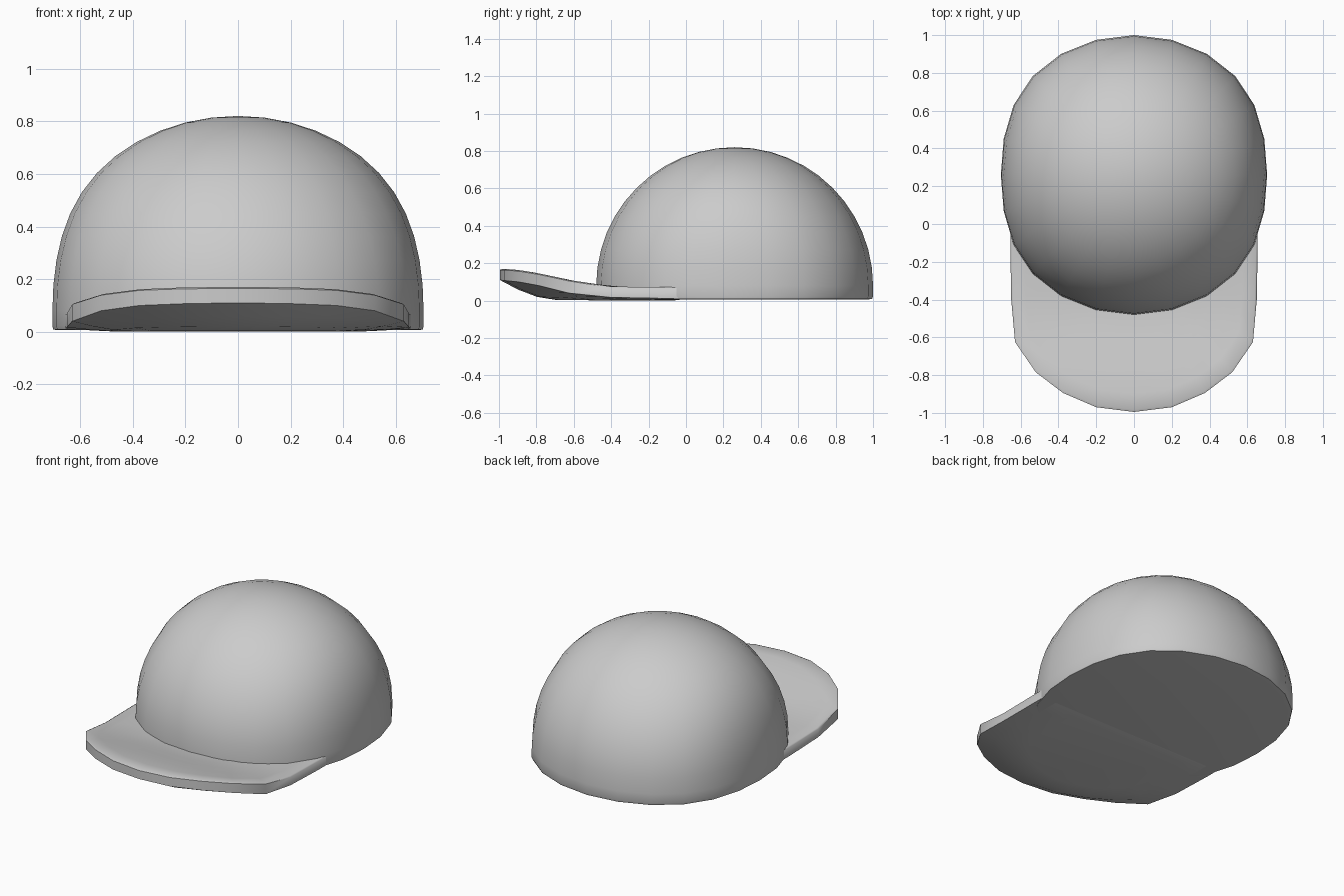
import bpy, bmesh
from math import sin, cos, pi, radians

if "Cube" in bpy.data.objects:
    bpy.data.objects.remove(bpy.data.objects["Cube"])


def loft(name, rings, angle, tip=None):
    """Skin a stack of closed rings, capping the ends (or closing to a tip)."""
    bm = bmesh.new()
    rows = [[bm.verts.new(p) for p in ring] for ring in rings]
    n = len(rows[0])
    for a, b in zip(rows, rows[1:]):
        for i in range(n):
            j = (i + 1) % n
            bm.faces.new((a[i], a[j], b[j], b[i]))
    bm.faces.new(rows[0][::-1])
    if tip:
        t = bm.verts.new(tip)
        for i in range(n):
            bm.faces.new((rows[-1][i], rows[-1][(i + 1) % n], t))
    else:
        bm.faces.new(rows[-1])
    bmesh.ops.recalc_face_normals(bm, faces=bm.faces)
    mesh = bpy.data.meshes.new(name)
    bm.to_mesh(mesh)
    bm.free()
    obj = bpy.data.objects.new(name, mesh)
    bpy.context.collection.objects.link(obj)
    bpy.context.view_layer.objects.active = obj
    obj.select_set(True)
    bpy.ops.object.shade_smooth_by_angle(angle=radians(angle))
    obj.select_set(False)
    return obj


# Crown: 24-sided dome, slightly fuller across its width, on a short band
def crown_ring(r, z):
    pts = []
    for i in range(24):
        nx = r * sin(2 * pi * i / 24)
        ny = r * cos(2 * pi * i / 24)
        pts.append((0.705 * nx * (1.1 - 0.1 * nx ** 4), 0.26 + 0.74 * ny, z))
    return pts


profile = [(0.96, 0.006), (0.993, 0.009), (1.0, 0.022)]
profile += [(cos(k * pi / 24), 0.08 + 0.74 * sin(k * pi / 24)) for k in range(12)]
loft("crown", [crown_ring(r, z) for r, z in profile], 60, tip=(0, 0.26, 0.82))

# Brim: half outline as (x, y, height of lower edge), mirrored
half = [(0, -0.995, 0.11), (0.2, -0.97, 0.107), (0.375, -0.895, 0.10),
        (0.52, -0.785, 0.08), (0.63, -0.625, 0.04), (0.65, -0.4, 0.017),
        (0.655, -0.12, 0.012), (0.655, 0.0, 0.012)]
outline = half + [(-x, y, z) for x, y, z in half[:0:-1]]
CY = -0.2


def top_height(y):
    t = min(1, max(0, (-0.35 - y) / 0.65))
    return 0.073 + 0.097 * t * t * (3 - 2 * t)


def under_ring(s, g):
    return [(x * s, CY + (y - CY) * s, z * g) for x, y, z in outline]


def top_ring(s, drop=0):
    ring = []
    for x, y, z in outline:
        yy = CY + (y - CY) * s
        ring.append((x * s, yy, top_height(yy) - drop))
    return ring


rings = [under_ring(s, g) for s, g in
         ((0.62, 0.03), (0.75, 0.18), (0.88, 0.54), (1, 1))]
rings += [top_ring(1, 0.006), top_ring(0.985)]
rings += [top_ring(s) for s in (0.88, 0.75, 0.62, 0.5, 0.38, 0.2)]
loft("brim", rings, 60)
